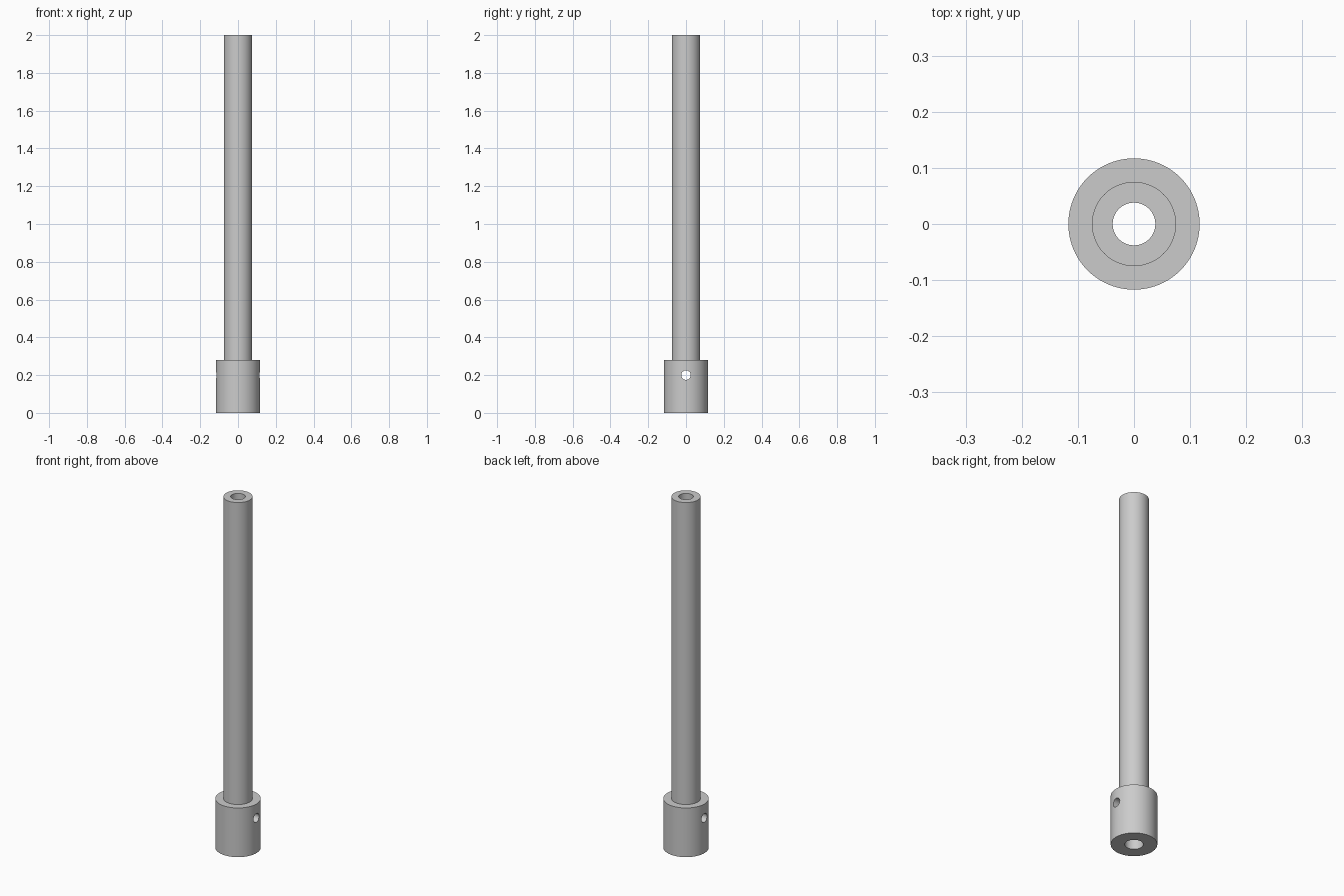
import bpy, bmesh, math
from mathutils import Matrix, Vector

if "Cube" in bpy.data.objects:
    bpy.data.objects.remove(bpy.data.objects["Cube"], do_unlink=True)

COLLAR_R, TUBE_R, BORE_R, SOCKET_R = 0.117, 0.075, 0.038, 0.047
COLLAR_H, HEIGHT = 0.28, 2.0
PIN_R, PIN_Z = 0.025, 0.2
SIDES = 96

# Plain grey metal
grey = bpy.data.materials.new("grey metal")
grey.use_nodes = True
colour = (0.6, 0.6, 0.6, 1)
grey.diffuse_color = colour
grey.node_tree.nodes["Principled BSDF"].inputs["Base Color"].default_value = colour


def add_object(name, bm):
    mesh = bpy.data.meshes.new(name)
    bmesh.ops.recalc_face_normals(bm, faces=bm.faces)
    bm.to_mesh(mesh)
    bm.free()
    mesh.materials.append(grey)
    obj = bpy.data.objects.new(name, mesh)
    bpy.context.collection.objects.link(obj)
    return obj


def lathe(name, profile):
    """Spin a closed (radius, height) profile around z."""
    bm = bmesh.new()
    verts = [bm.verts.new((r, 0, z)) for r, z in profile]
    edges = [bm.edges.new((a, b)) for a, b in zip(verts, verts[1:] + verts[:1])]
    bmesh.ops.spin(bm, geom=verts + edges, cent=(0, 0, 0), axis=(0, 0, 1),
                   angle=math.tau, steps=SIDES, use_merge=True)
    bmesh.ops.remove_doubles(bm, verts=bm.verts, dist=1e-5)
    return add_object(name, bm)


# Hollow tube with a wider collar and a socket at its foot
shaft = lathe("collared_tube", [
    (SOCKET_R, 0), (COLLAR_R, 0), (COLLAR_R, COLLAR_H), (TUBE_R, COLLAR_H),
    (TUBE_R, HEIGHT), (BORE_R, HEIGHT), (BORE_R, COLLAR_H), (SOCKET_R, COLLAR_H)])

# Cross pin hole, left to right through the collar
bm = bmesh.new()
bmesh.ops.create_cone(bm, cap_ends=True, segments=48, radius1=PIN_R, radius2=PIN_R,
                      depth=4 * COLLAR_R,
                      matrix=Matrix.Translation(Vector((0, 0, PIN_Z)))
                      @ Matrix.Rotation(math.pi / 2, 4, "Y"))
cutter = add_object("pin_hole_cutter", bm)
cutter.hide_render = True

cut = shaft.modifiers.new("pin hole", "BOOLEAN")
cut.operation = "DIFFERENCE"
cut.solver = "EXACT"
cut.object = cutter

bpy.ops.object.select_all(action="DESELECT")
shaft.select_set(True)
bpy.context.view_layer.objects.active = shaft
bpy.ops.object.modifier_apply(modifier=cut.name)
bpy.data.objects.remove(cutter, do_unlink=True)
bpy.ops.object.shade_smooth_by_angle(angle=math.radians(30))
